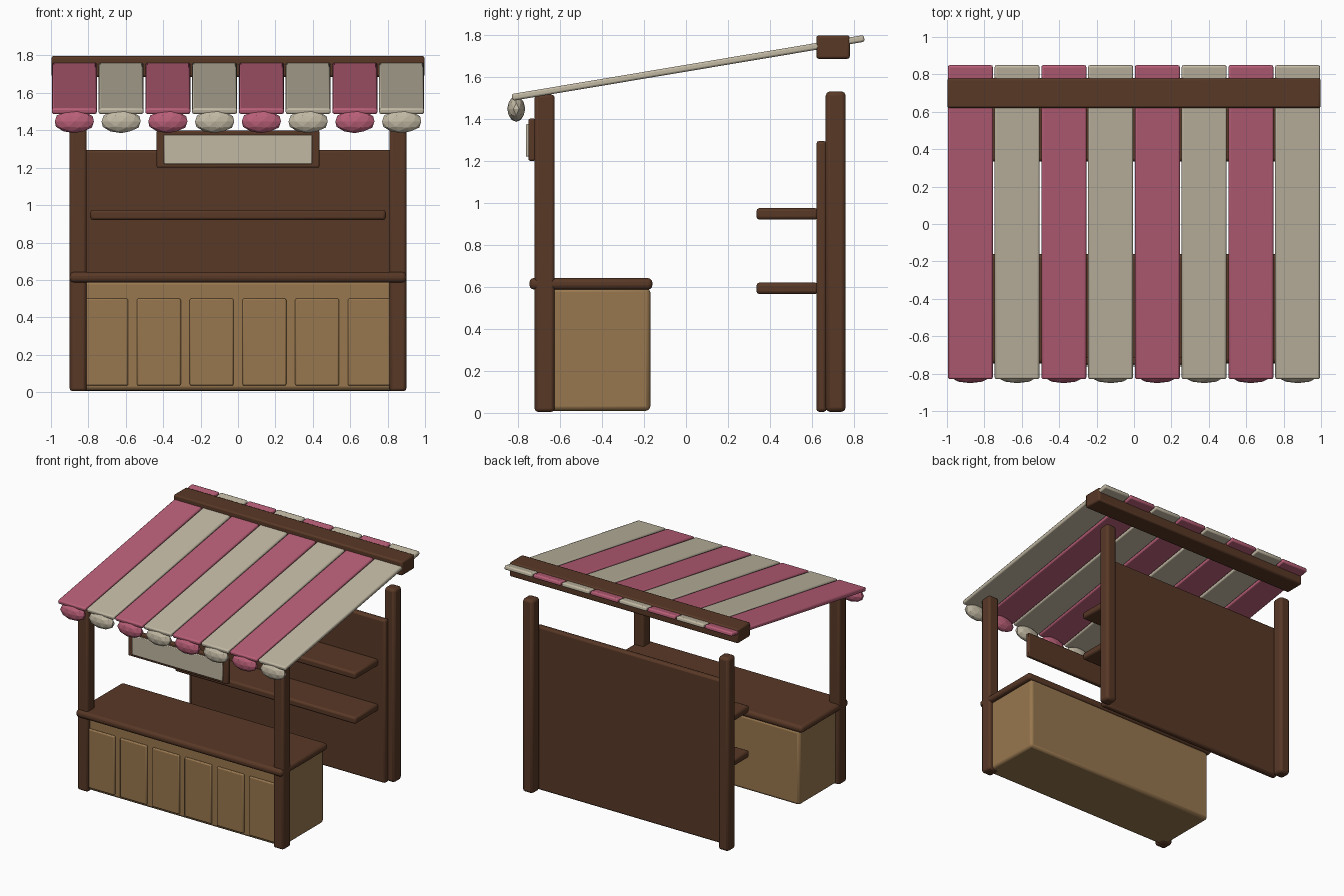
import bpy, bmesh, math
from mathutils import Matrix

if "Cube" in bpy.data.objects:
    bpy.data.objects.remove(bpy.data.objects["Cube"])


def material(name, srgb):
    m = bpy.data.materials.new(name)
    m.diffuse_color = [(c / 255 / 12.92 if c < 11 else ((c / 255 + 0.055) / 1.055) ** 2.4)
                       for c in srgb] + [1]
    m.use_nodes = True
    m.node_tree.nodes["Principled BSDF"].inputs["Base Color"].default_value = m.diffuse_color
    return m


WOOD = material("dark wood", (88, 56, 38))
TAN = material("light wood", (152, 119, 79))
PINK = material("pink cloth", (185, 95, 120))
CREAM = material("cream cloth", (194, 185, 164))


def finish(name, bm, mat):
    mesh = bpy.data.meshes.new(name)
    bm.to_mesh(mesh)
    bm.free()
    mesh.materials.append(mat)
    obj = bpy.data.objects.new(name, mesh)
    bpy.context.collection.objects.link(obj)
    return obj


def box(name, x, y, z, mat, bevel=0.012, segments=2):
    """Bevelled box from (min, max) ranges on each axis."""
    size = [r[1] - r[0] for r in (x, y, z)]
    bm = bmesh.new()
    bmesh.ops.create_cube(bm, size=1, matrix=Matrix.Diagonal((*size, 1)))
    obj = finish(name, bm, mat)
    obj.location = [(r[0] + r[1]) / 2 for r in (x, y, z)]
    mod = obj.modifiers.new("rounded edges", 'BEVEL')
    mod.width, mod.segments = bevel, segments
    bpy.context.view_layer.objects.active = obj
    obj.select_set(True)
    bpy.ops.object.shade_smooth_by_angle(angle=math.radians(35))
    obj.select_set(False)
    return obj


# Corner posts
for side, s in (("left", -1), ("right", 1)):
    x = sorted((s * 0.81, s * 0.90))
    box(f"front_post_{side}", x, (-0.72, -0.625), (0.005, 1.515), WOOD, 0.015)
    box(f"back_post_{side}", x, (0.665, 0.76), (0.005, 1.53), WOOD, 0.02)

# Back wall and its shelves
box("back_wall", (-0.85, 0.85), (0.62, 0.67), (0.005, 1.295), WOOD, 0.015)
for i, z in enumerate((0.565, 0.92)):
    box(f"shelf_{i + 1}", (-0.79, 0.79), (0.335, 0.63), (z, z + 0.055), WOOD, 0.015)

# Counter body, front panels and worktop
box("counter_body", (-0.87, 0.87), (-0.69, -0.17), (0.01, 0.595), TAN, 0.02)
for i in range(6):
    cx = -0.705 + i * 0.282
    box(f"counter_panel_{i + 1}", (cx - 0.117, cx + 0.117), (-0.705, -0.68),
        (0.035, 0.50), TAN, 0.008)
box("counter_top", (-0.90, 0.90), (-0.745, -0.16), (0.587, 0.642), WOOD, 0.022, 3)

# Hanging sign: frame and blank board
box("sign_frame", (-0.435, 0.435), (-0.75, -0.715), (1.20, 1.40), WOOD, 0.008)
box("sign_board", (-0.395, 0.395), (-0.762, -0.74), (1.22, 1.375), CREAM, 0.005)

# Sloped awning strips with a faceted scallop under each front edge
SLOPE = math.atan2(0.28, 1.67)
for i in range(8):
    cx = -0.875 + i * 0.25
    mat = (PINK, CREAM)[i % 2]
    strip = box(f"awning_strip_{i + 1}", (cx - 0.12, cx + 0.12), (-0.84, 0.86),
                (1.626, 1.658), mat, 0.01)
    strip.rotation_euler.x = SLOPE
    bm = bmesh.new()
    bmesh.ops.create_icosphere(bm, subdivisions=2, radius=1)
    bmesh.ops.scale(bm, vec=(0.11, 0.043, 0.062), verts=bm.verts)
    scallop = finish(f"awning_scallop_{i + 1}", bm, mat)
    scallop.location = (cx, -0.808, 1.447)

# Ridge beam across the raised rear edge
box("ridge_beam", (-0.998, 0.998), (0.62, 0.78), (1.685, 1.797), WOOD, 0.012)
